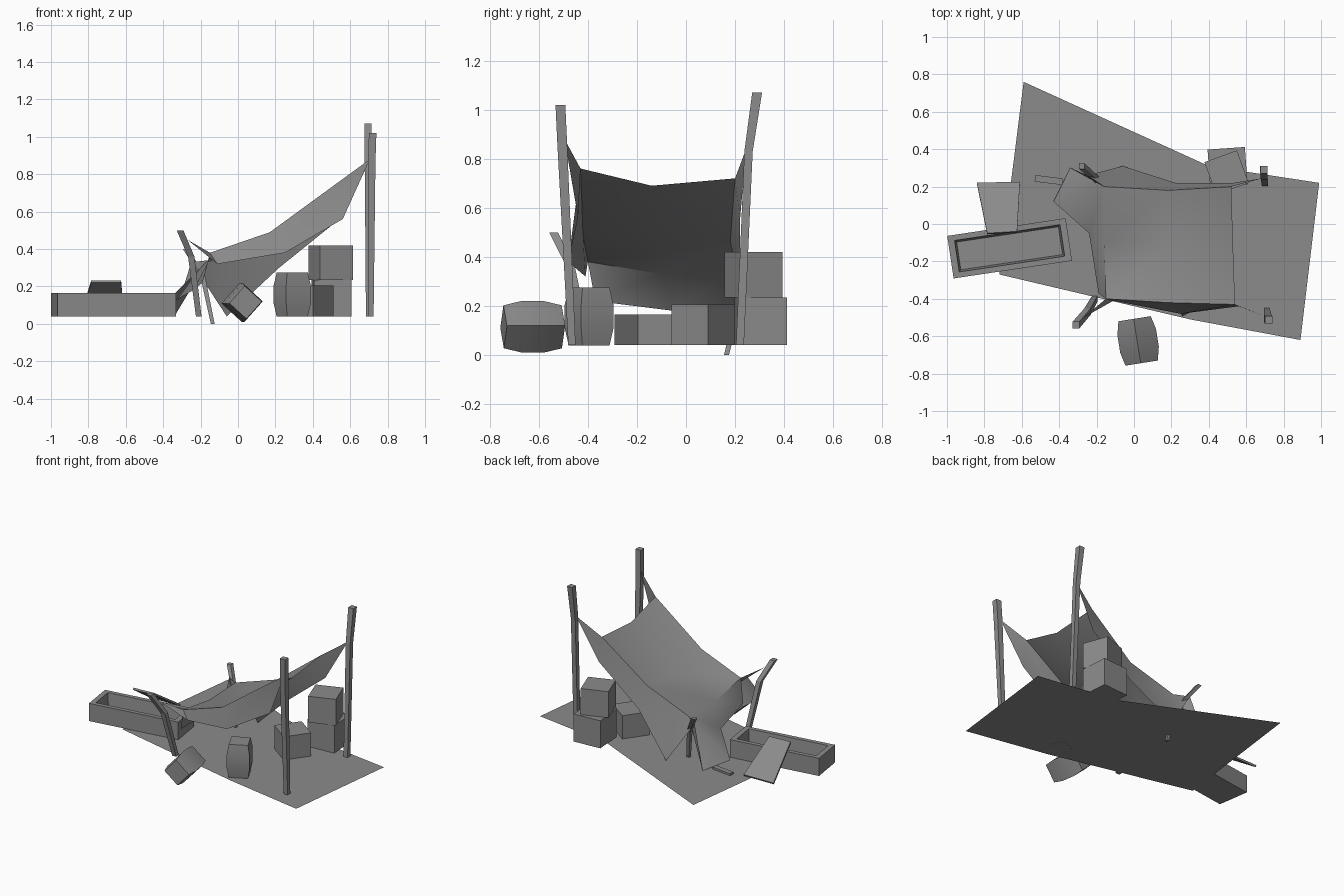
import bpy
import bmesh
import math
from mathutils import Matrix, Vector, Euler

default_cube = bpy.data.objects.get("Cube")
if default_cube:
    bpy.data.objects.remove(default_cube, do_unlink=True)

GROUND = 0.04

# Single weathered grey used on every part
grey = bpy.data.materials.new("weathered_grey")
grey.use_nodes = True
colour = (0.26, 0.26, 0.26, 1)
grey.diffuse_color = colour
shader = next(n for n in grey.node_tree.nodes if n.type == "BSDF_PRINCIPLED")
shader.inputs["Base Color"].default_value = colour
shader.inputs["Roughness"].default_value = 0.9


def finish(name, bm, smooth_angle=None, closed=True):
    """Turn a bmesh into a named, coloured object."""
    if closed:
        bmesh.ops.recalc_face_normals(bm, faces=bm.faces[:])
    mesh = bpy.data.meshes.new(name)
    bm.to_mesh(mesh)
    bm.free()
    mesh.materials.append(grey)
    obj = bpy.data.objects.new(name, mesh)
    bpy.context.collection.objects.link(obj)
    if smooth_angle:
        bpy.ops.object.select_all(action="DESELECT")
        obj.select_set(True)
        bpy.context.view_layer.objects.active = obj
        bpy.ops.object.shade_smooth_by_angle(angle=math.radians(smooth_angle))
    return obj


def loft(name, rings, smooth_angle=None):
    """Skin a list of equal-length point rings and cap both ends."""
    bm = bmesh.new()
    loops = [[bm.verts.new(p) for p in ring] for ring in rings]
    count = len(loops[0])
    for low, high in zip(loops, loops[1:]):
        for i in range(count):
            j = (i + 1) % count
            bm.faces.new((low[i], low[j], high[j], high[i]))
    bm.faces.new(loops[0][::-1])
    bm.faces.new(loops[-1])
    return finish(name, bm, smooth_angle)


def square(centre, half_x, half_y):
    signs = ((-1, -1), (1, -1), (1, 1), (-1, 1))
    return [Vector(centre) + Vector((half_x * a, half_y * b, 0)) for a, b in signs]


def crate(name, x, y, base, size, height, turn):
    rings = [square((0, 0, z), size / 2, size / 2) for z in (0, height)]
    obj = loft(name, rings)
    obj.data.transform(Matrix.Translation((x, y, base)) @ Matrix.Rotation(math.radians(turn), 4, "Z"))


def post(name, points, widths):
    """Bent square pole with a half-width for each point."""
    loft(name, [square(p, w, w) for p, w in zip(points, widths)])


def barrel(name, centre, turns, height):
    """Four-sided keg that bulges in the middle."""
    profile = ((-0.5, 0.062), (-0.2, 0.074), (0.2, 0.074), (0.5, 0.062))
    obj = loft(name, [square((0, 0, h * height), r, r) for h, r in profile], 50)
    spin = Euler([math.radians(t) for t in turns]).to_matrix().to_4x4()
    obj.data.transform(Matrix.Translation(centre) @ spin)


# Ground sheet
bm = bmesh.new()
outline = ((0.99, 0.22), (0.4, 0.31), (-0.59, 0.76), (-0.72, -0.27), (0.3, -0.51), (0.89, -0.62))
bm.faces.new([bm.verts.new((x, y, GROUND)) for x, y in outline])
finish("ground_sheet", bm, closed=False)

# Open trough: outer walls, rim and sunken inside
trough = loft("trough", [
    square((0, 0, 0), 0.32, 0.115),
    square((0, 0, 0.125), 0.32, 0.115),
    square((0, 0, 0.125), 0.285, 0.085),
    square((0, 0, 0.03), 0.275, 0.075),
])
trough.data.transform(Matrix.Translation((-0.665, -0.13, GROUND))
                      @ Matrix.Rotation(math.radians(8.5), 4, "Z"))

# Tapered board leaning on the trough
board = [Vector(p) for p in ((-0.84, 0.215, 0.045), (-0.61, 0.22, 0.045),
                             (-0.625, -0.045, 0.22), (-0.785, -0.055, 0.22))]
loft("leaning_board", [board, [p + Vector((0, 0.006, 0.012)) for p in board]])

# Scrap of wood lying behind the trough
scrap = crate("wood_scrap", 0, 0, 0, 1, 1, 0)
scrap = bpy.data.objects["wood_scrap"]
scrap.data.transform(Matrix.Translation((-0.455, 0.235, GROUND))
                     @ Matrix.Rotation(math.radians(-7), 4, "Z")
                     @ Matrix.Diagonal((0.15, 0.035, 0.015, 1)))

# Four posts that carry the tarp
post("tall_front_post", [(0.71, -0.465, GROUND), (0.715, -0.505, 0.87), (0.72, -0.512, 1.02)],
     (0.015, 0.02, 0.02))
post("tall_back_post", [(0.7, 0.22, GROUND), (0.695, 0.255, 0.83), (0.695, 0.29, 1.07)],
     (0.016, 0.017, 0.02))
post("short_front_post", [(-0.21, -0.4, GROUND), (-0.25, -0.47, 0.36), (-0.31, -0.54, 0.5)],
     (0.015, 0.017, 0.018))
post("short_back_post", [(-0.135, 0.165, 0), (-0.19, 0.23, 0.26), (-0.28, 0.31, 0.4)],
     (0.01, 0.013, 0.015))

# Sagging tarp: three rows, each from back hem over the top to front hem
rows = [
    [(0.53, 0.22, 0.55), (0.52, 0.2, 0.72), (0.53, -0.14, 0.69), (0.54, -0.43, 0.76), (0.56, -0.44, 0.56)],
    [(0.22, 0.22, 0.3), (0.18, 0.18, 0.46), (0.17, -0.12, 0.42), (0.17, -0.42, 0.49), (0.25, -0.48, 0.38)],
    [(-0.06, 0.31, GROUND), (-0.16, 0.2, 0.34), (-0.16, -0.1, 0.33), (-0.15, -0.4, 0.38), (-0.11, -0.41, 0.32)],
]
bm = bmesh.new()
grid = [[bm.verts.new(p) for p in row] for row in rows]
for upper, lower in zip(grid, grid[1:]):
    for i in range(len(upper) - 1):
        bm.faces.new((upper[i], lower[i], lower[i + 1], upper[i + 1]))

# Corners pulled out to the posts
top, bottom = grid[0], grid[-1]
ties = (
    (top[0], top[1], (0.69, 0.245, 0.84)),
    (top[3], top[4], (0.705, -0.495, 0.88)),
    (bottom[4], bottom[3], (-0.27, -0.5, 0.45)),
)
for a, b, tip in ties:
    bm.faces.new((a, b, bm.verts.new(tip)))

# Torn flap dropping to the ground on the low side
flap = [bm.verts.new(p) for p in ((-0.25, 0.26, 0.33), (-0.34, 0.3, GROUND), (-0.43, 0.12, 0.07),
                                  (-0.24, -0.05, 0.18), (-0.19, -0.37, 0.22))]
tie, fold, corner, inner, edge = flap
bm.faces.new((bottom[1], bottom[0], tie))
for face in ((bottom[1], tie, fold), (bottom[1], fold, corner),
             (bottom[1], corner, inner, bottom[2]),
             (bottom[2], inner, edge, bottom[3])):
    bm.faces.new(face)
finish("sagging_tarp", bm, 40)

# Crates
crate("lower_crate", 0.5, 0.305, GROUND, 0.2, 0.195, 4)
crate("upper_crate", 0.495, 0.275, 0.235, 0.185, 0.185, 20)
crate("small_crate", 0.38, 0.07, GROUND, 0.186, 0.165, -36)

# Kegs, one upright and one fallen
barrel("standing_keg", (0.29, -0.395, GROUND + 0.117), (0, 0, 27), 0.235)
barrel("fallen_keg", (0.022, -0.625, 0.115), (90, 0, 9), 0.24)
fallen = bpy.data.objects["fallen_keg"]
axis = Matrix.Translation((0.022, -0.625, 0.115))
roll = Matrix.Rotation(math.radians(42), 4, Vector((-0.156, 0.988, 0)))
fallen.data.transform(axis @ roll @ axis.inverted())
